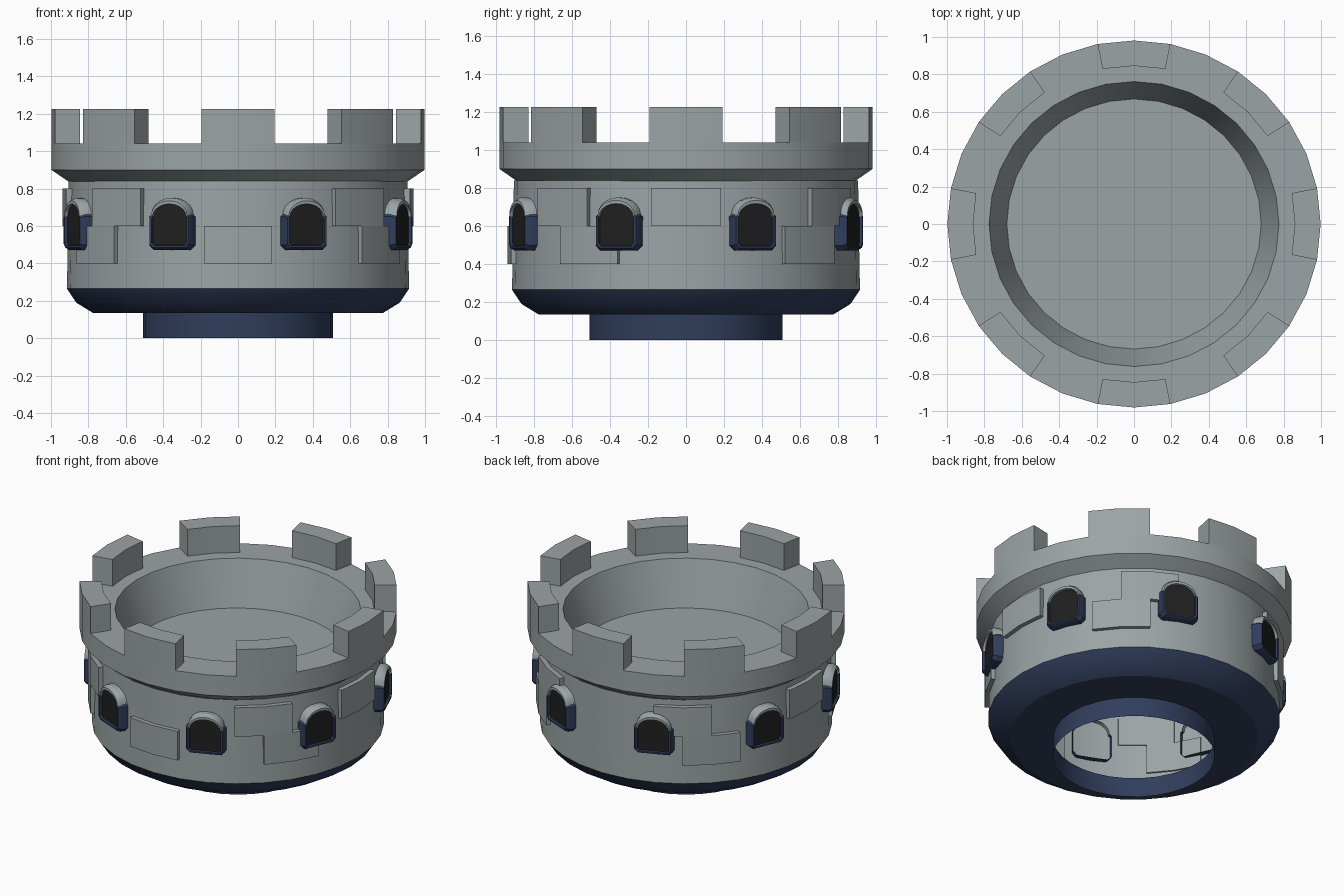
import bpy, bmesh, math

if "Cube" in bpy.data.objects:
    bpy.data.objects.remove(bpy.data.objects["Cube"])

def material(name, col):
    m = bpy.data.materials.new(name)
    m.diffuse_color = (*col, 1)
    m.use_nodes = True
    m.node_tree.nodes["Principled BSDF"].inputs["Base Color"].default_value = m.diffuse_color
    return m

GREY = material("stone_grey", (0.33, 0.37, 0.38))
BLUE = material("dark_blue", (0.030, 0.047, 0.107))
DARK = material("window_black", (0.014, 0.014, 0.014))
N = 32

def finish(name, verts, faces, mats, idx=None, recalc=False):
    me = bpy.data.meshes.new(name)
    me.from_pydata(verts, [], faces)
    for m in mats:
        me.materials.append(m)
    if idx:
        for p, i in zip(me.polygons, idx):
            p.material_index = i
    if recalc:
        bm = bmesh.new()
        bm.from_mesh(me)
        bmesh.ops.recalc_face_normals(bm, faces=bm.faces)
        bm.to_mesh(me)
        bm.free()
    ob = bpy.data.objects.new(name, me)
    bpy.context.collection.objects.link(ob)
    bpy.ops.object.select_all(action='DESELECT')
    ob.select_set(True)
    bpy.context.view_layer.objects.active = ob
    bpy.ops.object.shade_smooth_by_angle(angle=math.radians(30))
    return ob

def place(phi, r, u, z, sy=1.0):
    # phi in degrees, 0 = front, growing towards +x; u = sideways offset
    a = math.radians(phi)
    return (r * math.sin(a) + u * math.cos(a), sy * (u * math.sin(a) - r * math.cos(a)), z)

def lathe(name, prof, mat, sy=1.0, cap=False):
    verts = [place(360 * j / N, r, 0, z, sy) for r, z in prof for j in range(N)]
    faces = [(i * N + j, i * N + (j + 1) % N, (i + 1) * N + (j + 1) % N, (i + 1) * N + j)
             for i in range(len(prof) - 1) for j in range(N)]
    if cap:
        faces.append([(len(prof) - 1) * N + j for j in range(N)])
    return finish(name, verts, faces, [mat])

def arc_block(name, mid, r0, r1, z0, z1, sy=1.0):
    # curved block spanning two of the 32 segments
    verts, faces = [], []
    for k in (-1, 0, 1):
        p = mid + 11.25 * k
        verts += [place(p, r, 0, z, sy) for r, z in ((r0, z0), (r1, z0), (r1, z1), (r0, z1))]
    for s in (0, 4):
        for k in range(4):
            n = (k + 1) % 4
            faces.append((s + k, s + n, s + 4 + n, s + 4 + k))
    faces += [(0, 1, 2, 3), (8, 9, 10, 11)]
    return finish(name, verts, faces, [GREY], recalc=True)

# body: open neck, bowl-shaped base, wall, rim with sunken floor
lathe("neck_and_base", [(0.507, 0), (0.507, 0.135), (0.775, 0.135), (0.865, 0.19), (0.915, 0.265)], BLUE)
lathe("wall", [(0.915, 0.265), (0.912, 0.4), (0.905, 0.84)], GREY)
lathe("rim_and_floor", [(0.903, 0.835), (0.998, 0.9), (0.998, 1.04), (0.775, 1.04), (0.68, 0.74)],
      GREY, sy=0.983, cap=True)

# battlements
for k in range(8):
    arc_block("battlement", 45 * k, 0.86, 0.998, 1.035, 1.225, 0.983)

# raised bricks on the wall
LOW, HIGH = (0.4, 0.6), (0.6, 0.8)
bricks = [(0, LOW)]
for s in (1, -1):
    bricks += [(s * 45, HIGH), (s * 56.25, LOW), (s * 90, HIGH), (s * 135, LOW), (s * 146.25, HIGH)]
for mid, (z0, z1) in bricks:
    arc_block("brick", mid, 0.90, 0.938, z0, z1)

# windows
def outline(w, w2, zb, zs, zt, ch):
    half = [(w - ch, zb), (w, zb + ch), (w, zs - 0.01), (w2, zs)]
    n = 5
    for k in range(1, n):
        a = math.pi / 2 * k / n
        half.append((w2 * math.cos(a), zs + (zt - zs) * math.sin(a)))
    return half + [(0, zt)] + [(-x, z) for x, z in reversed(half)]

def window(phi):
    rings = [(0.87, outline(0.125, 0.113, 0.472, 0.66, 0.75, 0.025)),
             (0.938, outline(0.125, 0.113, 0.472, 0.66, 0.75, 0.025)),
             (0.962, outline(0.113, 0.105, 0.485, 0.655, 0.735, 0.02)),
             (0.962, outline(0.101, 0.098, 0.495, 0.65, 0.718, 0.015)),
             (0.946, outline(0.099, 0.096, 0.497, 0.65, 0.716, 0.015))]
    n = len(rings[0][1])
    verts = [place(phi, r, u, z) for r, o in rings for u, z in o]
    faces, idx = [], []
    for i in range(len(rings) - 1):
        for j in range(n):
            f = (i * n + j, i * n + (j + 1) % n, (i + 1) * n + (j + 1) % n, (i + 1) * n + j)
            faces.append(f)
            idx.append(1 if sum(verts[v][2] for v in f) / 4 < 0.658 else 0)
    faces.append([(len(rings) - 1) * n + j for j in range(n)])
    idx.append(2)
    finish("window", verts, faces, [GREY, BLUE, DARK], idx, recalc=True)

for k in range(8):
    window(22.5 + 45 * k)
